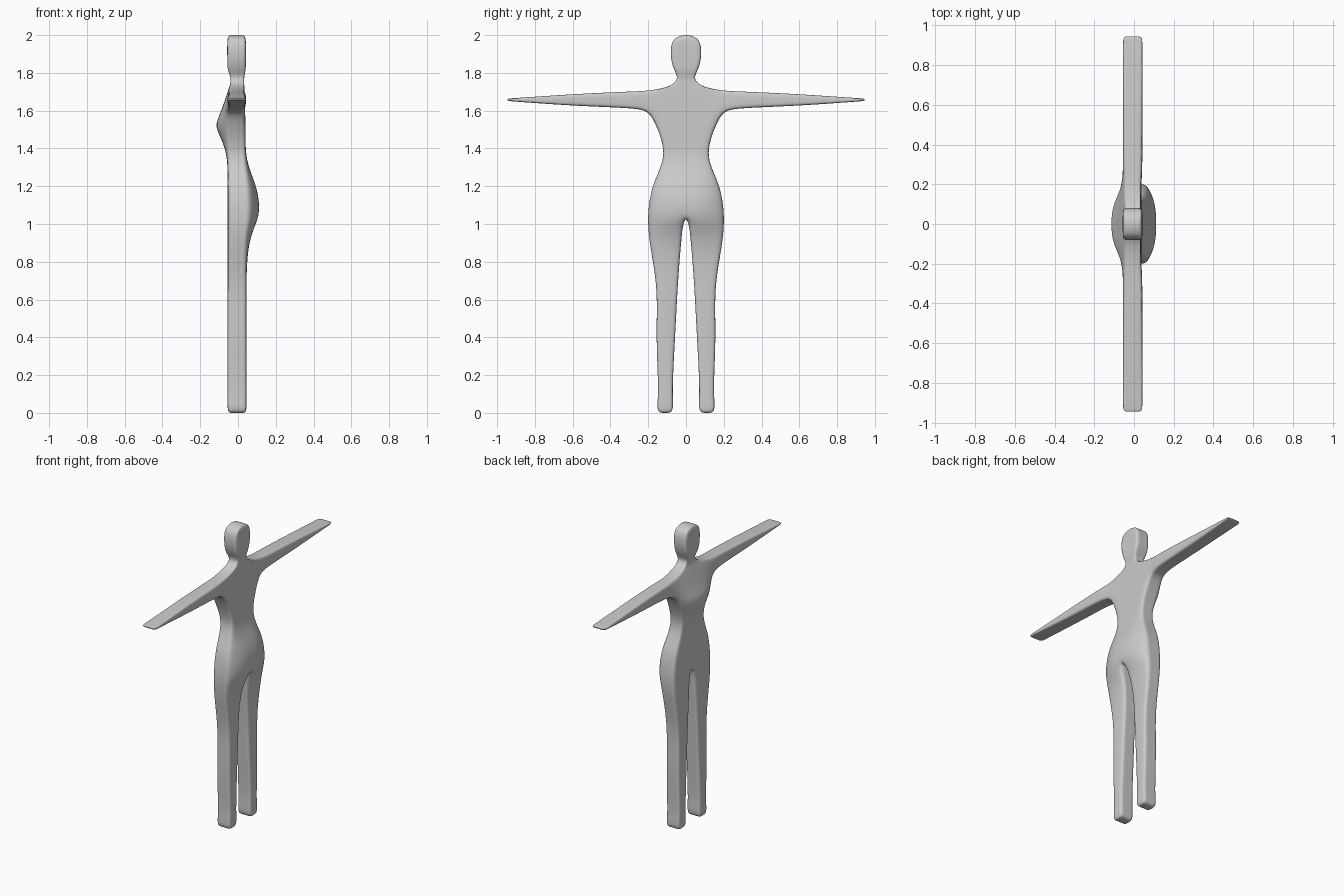
import bpy, bmesh

# Half-body rows, foot to crown: (z, inner y, outer y, outer z offset, front x, back x)
F, B = -0.055, 0.045
ROWS = [
    (0.00, 0.072, 0.150, 0, F, B),
    (0.05, 0.067, 0.152, 0, F, B),
    (0.13, 0.073, 0.145, 0, F, B),
    (0.40, 0.058, 0.159, 0, F, B),
    (0.64, 0.046, 0.150, 0, F, B),
    (0.80, 0.035, 0.175, 0, F, 0.046),
    (0.92, 0.024, 0.195, 0, F, 0.064),
    (0.99, 0.018, 0.200, 0, F, 0.092),
    (1.04, 0.0, 0.201, 0, F, 0.112),
    (1.12, 0.0, 0.195, 0, F, 0.114),
    (1.21, 0.0, 0.175, 0, F, 0.094),
    (1.29, 0.0, 0.137, 0, F, 0.060),
    (1.37, 0.0, 0.114, 0, -0.060, 0.041),
    (1.45, 0.0, 0.130, 0, -0.088, 0.040),
    (1.52, 0.0, 0.157, 0, -0.126, 0.040),
    (1.58, 0.0, 0.195, 0.018, -0.096, 0.038),
    (1.65, 0.0, 0.200, 0.005, -0.072, 0.036),
    (1.715, 0.0, 0.190, -0.009, -0.050, 0.034),
    (1.74, 0.0, 0.100, -0.017, -0.042, 0.033),
    (1.76, 0.0, 0.054, -0.010, -0.038, 0.032),
    (1.78, 0.0, 0.044, 0, -0.040, 0.033),
    (1.815, 0.0, 0.062, 0, -0.055, 0.041),
    (1.86, 0.0, 0.078, 0, -0.057, 0.042),
    (1.93, 0.0, 0.083, 0, -0.057, 0.042),
    (2.002, 0.0, 0.068, -0.024, -0.057, 0.042),
]
# Arm stations: (y, bottom z, top z)
ARM = [(0.27, 1.612, 1.702), (0.42, 1.619, 1.696), (0.60, 1.627, 1.687),
       (0.78, 1.639, 1.675), (0.90, 1.648, 1.667), (0.945, 1.651, 1.664)]
SHOULDER = 15          # first of the three rows the arm grows from


def toward(value, base, share):
    return base + (value - base) * share


# Flat layout of points (y, z, front x, back x) and quads
pts, quads = [], []
for z, yi, yo, dz, xf, xb in ROWS:
    ef = toward(xf, F, 0.3) if xf < F else xf
    eb = toward(xb, B, 0.35) if xb > B else xb
    pts += [(yi, z, xf, xb), ((yi + yo) / 2, z + dz * 0.25, toward(xf, ef, 0.9), toward(xb, eb, 0.95)),
            (yo, z + dz, ef, eb)]
for r in range(len(ROWS) - 1):
    for c in range(2):
        a = r * 3 + c
        quads.append((a, a + 1, a + 4, a + 3))
prev = [(SHOULDER + k) * 3 + 2 for k in range(3)]
for y, zb, zt in ARM:
    cur = [len(pts) + k for k in range(3)]
    pts += [(y, z, F, 0.042) for z in (zb, (zb + zt) / 2, zt)]
    for k in range(2):
        quads.append((prev[k], cur[k], cur[k + 1], prev[k + 1]))
    prev = cur

# Front and back sheets joined by a rim with two support loops
bm = bmesh.new()
cache = {}


def vert(i, t):
    if (i, t) not in cache:
        y, z, xf, xb = pts[i]
        cache[i, t] = bm.verts.new((xf + (xb - xf) * t, y, z))
    return cache[i, t]


edges = {}
for q in quads:
    for t in (0, 1):
        bm.faces.new([vert(i, t) for i in q])
    for a, b in zip(q, q[1:] + q[:1]):
        key = (min(a, b), max(a, b))
        edges[key] = edges.get(key, 0) + 1
for (a, b), n in edges.items():
    if n == 1 and (pts[a][0] > 0 or pts[b][0] > 0):
        for t, u in ((0, 0.27), (0.27, 0.73), (0.73, 1)):
            bm.faces.new([vert(a, t), vert(b, t), vert(b, u), vert(a, u)])

# Other half of the body
bmesh.ops.mirror(bm, geom=bm.verts[:] + bm.edges[:] + bm.faces[:], axis='Y', merge_dist=0.0005)
bmesh.ops.remove_doubles(bm, verts=bm.verts[:], dist=0.0005)
bmesh.ops.recalc_face_normals(bm, faces=bm.faces[:])
for f in bm.faces:
    f.smooth = True
mesh = bpy.data.meshes.new("figure_body")
bm.to_mesh(mesh)
bm.free()
body = bpy.data.objects.new("figure_body", mesh)
bpy.context.collection.objects.link(body)
sub = body.modifiers.new("smooth", 'SUBSURF')
sub.levels = sub.render_levels = 3
